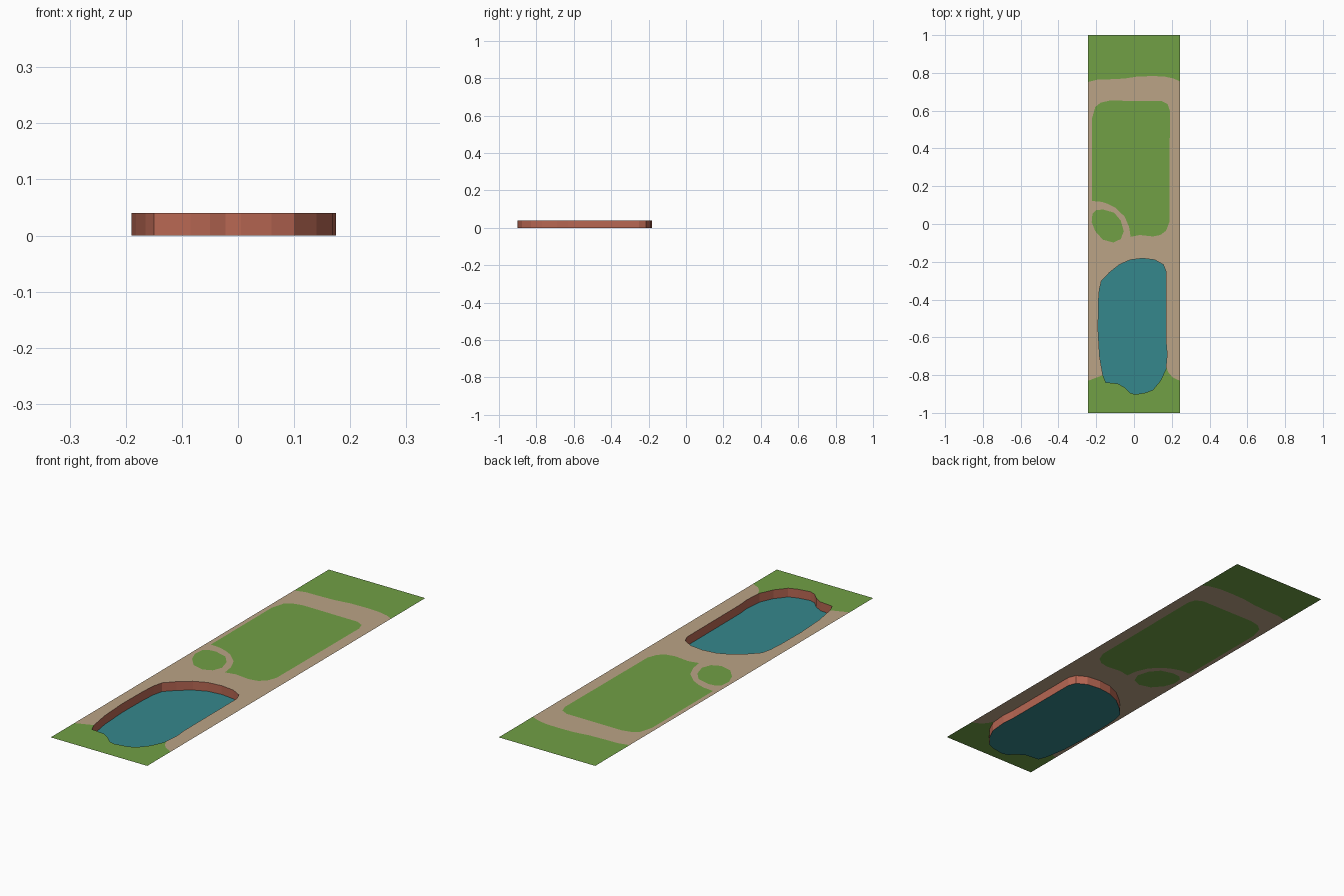
import bpy
from mathutils import Vector
from mathutils.geometry import delaunay_2d_cdt

if "Cube" in bpy.data.objects:
    bpy.data.objects.remove(bpy.data.objects["Cube"])

RIM = 0.04   # ground level above the pool floor
W = 0.243    # half width of the plot


def material(name, rgb):
    lin = [((c / 255 + 0.055) / 1.055) ** 2.4 for c in rgb]
    m = bpy.data.materials.new(name)
    m.diffuse_color = (*lin, 1)
    m.use_nodes = True
    m.node_tree.nodes["Principled BSDF"].inputs["Base Color"].default_value = m.diffuse_color
    return m


grass = material("grass green", (113, 160, 69))
sand = material("sand path", (187, 164, 134))
water = material("pool water", (53, 135, 140))
brick = material("brick wall", (184, 103, 83))


def make(name, verts, faces, mats, index=None):
    me = bpy.data.meshes.new(name)
    me.from_pydata(verts, [], faces)
    for m in mats:
        me.materials.append(m)
    for p, i in zip(me.polygons, index or []):
        p.material_index = i
    ob = bpy.data.objects.new(name, me)
    bpy.context.collection.objects.link(ob)
    return ob


def ccw(pts):
    area = sum(a[0] * b[1] - b[0] * a[1] for a, b in zip(pts, pts[1:] + pts[:1]))
    return pts if area > 0 else pts[::-1]


def inside(p, poly):
    hit = False
    for a, b in zip(poly, poly[1:] + poly[:1]):
        if (a[1] > p[1]) != (b[1] > p[1]):
            if p[0] < a[0] + (b[0] - a[0]) * (p[1] - a[1]) / (b[1] - a[1]):
                hit = not hit
    return hit


# Outlines of the regions, seen from above
plot = [(-W, -1), (W, -1), (W, 1), (-W, 1)]
pool = ccw([(-0.172, -0.30), (-0.13, -0.257), (-0.077, -0.215), (-0.02, -0.19),
            (0.045, -0.182), (0.11, -0.19), (0.155, -0.215), (0.169, -0.25),
            (0.17, -0.63), (0.175, -0.69), (0.168, -0.77), (0.14, -0.83),
            (0.10, -0.878), (0.06, -0.893), (0.005, -0.902), (-0.022, -0.893),
            (-0.05, -0.865), (-0.085, -0.845), (-0.15, -0.838), (-0.165, -0.80),
            (-0.182, -0.70), (-0.19, -0.56), (-0.188, -0.41), (-0.183, -0.345)])
path = [(-W, -0.83), (-0.165, -0.80), (0.168, -0.755), (0.185, -0.79),
        (0.205, -0.812), (W, -0.83), (W, 0.755), (0.21, 0.77), (0.16, 0.781),
        (0.10, 0.783), (0.02, 0.781), (-0.05, 0.77), (-0.13, 0.766),
        (-0.19, 0.765), (-W, 0.752)]
lawn = [(-0.222, 0.122), (-0.17, 0.117), (-0.135, 0.105), (-0.10, 0.087),
        (-0.05, 0.04), (-0.026, -0.015), (-0.018, -0.068), (0.03, -0.058),
        (0.10, -0.066), (0.14, -0.058), (0.17, -0.035), (0.187, 0.01),
        (0.19, 0.60), (0.178, 0.635), (0.145, 0.651), (-0.13, 0.653),
        (-0.175, 0.643), (-0.205, 0.62), (-0.222, 0.56)]
round_bed = [(-0.224, 0.01), (-0.22, 0.055), (-0.20, 0.073), (-0.165, 0.077),
             (-0.105, 0.06), (-0.07, 0.018), (-0.054, -0.038), (-0.07, -0.08),
             (-0.11, -0.098), (-0.165, -0.083), (-0.205, -0.038)]

# Ground, cut along the outlines and open over the pool
pts, loops = [], []
for outline in (plot, pool, path, lawn, round_bed):
    loops.append(list(range(len(pts), len(pts) + len(outline))))
    pts += [Vector(p) for p in outline]
edges = [(a, b) for lp in loops for a, b in zip(lp, lp[1:] + lp[:1])]
vs, _, tris, *_ = delaunay_2d_cdt(pts, edges, [], 0, 1e-5)
faces, idx = [], []
for t in tris:
    c = sum((vs[i] for i in t), Vector((0, 0))) / len(t)
    if inside(c, pool):
        continue
    faces.append(list(t))
    green = inside(c, lawn) or inside(c, round_bed) or not inside(c, path)
    idx.append(0 if green else 1)
make("garden_ground", [(v.x, v.y, RIM) for v in vs], faces, [grass, sand], idx)

# Pool wall, facing inward
n = len(pool)
ring = [(x, y, z) for z in (0, RIM) for x, y in pool]
make("pool_wall", ring,
     [(i, i + n, (i + 1) % n + n, (i + 1) % n) for i in range(n)], [brick])

# Water surface at the bottom
make("pool_water", [(x, y, 0) for x, y in pool], [list(range(n))], [water])
